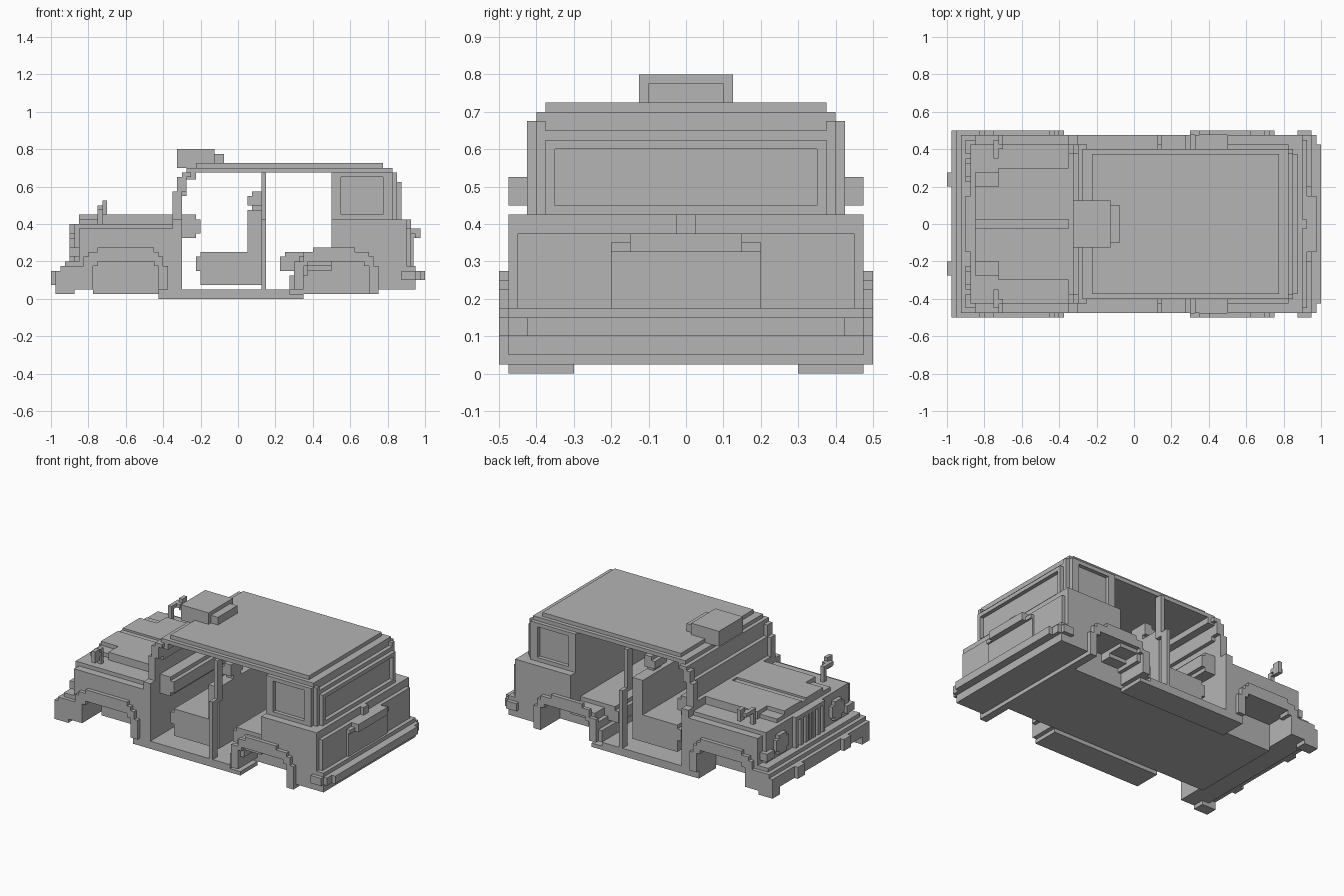
import bpy
import bmesh

if "Cube" in bpy.data.objects:
    bpy.data.objects.remove(bpy.data.objects["Cube"], do_unlink=True)

U = 0.025  # one block of the blocky style
GREY = (0.46, 0.46, 0.46, 1)
paint = bpy.data.materials.new("plain_grey")
paint.use_nodes = True
paint.diffuse_color = GREY
paint.node_tree.nodes["Principled BSDF"].inputs["Base Color"].default_value = GREY


def part(name, *boxes, mirror=False):
    """Join boxes (x0, x1, y0, y1, z0, z1 in blocks) into one object."""
    bm = bmesh.new()
    sides = (1, -1) if mirror else (1,)
    for x0, x1, y0, y1, z0, z1 in boxes:
        for s in sides:
            made = bmesh.ops.create_cube(bm, size=U)["verts"]
            bmesh.ops.scale(bm, verts=made, vec=(x1 - x0, y1 - y0, z1 - z0))
            mid = ((x0 + x1) / 2 * U, s * (y0 + y1) / 2 * U, (z0 + z1) / 2 * U)
            bmesh.ops.translate(bm, verts=made, vec=mid)
    mesh = bpy.data.meshes.new(name)
    bm.to_mesh(mesh)
    bm.free()
    mesh.materials.append(paint)
    obj = bpy.data.objects.new(name, mesh)
    bpy.context.collection.objects.link(obj)
    return obj


def pair(name, *boxes):
    return part(name, *boxes, mirror=True)


def slab(x0, x1, w, z0, z1):
    """A box centred across the car."""
    return (x0, x1, -w, w, z0, z1)


# Floor and sills
part("floor", slab(-31, 30, 12, 1, 2))
pair("sill", (-17, 14, 12, 19, 0, 1), (-17, 11, 12, 19, 1, 2))

# Bonnet, wings and nose
part("engine_bay", slab(-35, -14, 12, 2, 16))
pair("front_wing",
     (-35, -14, 12, 17, 8, 16), (-34, -14, 17, 19, 8, 15),
     (-35, -31, 12, 17, 2, 8), (-34, -31, 17, 19, 2, 8),
     (-17, -13, 12, 19, 1, 8))
pair("bonnet", (-29, -14, 1, 12, 16, 18), (-34, -29, 1, 8, 16, 18),
     (-34, -29, 8, 11, 16, 17))
part("bonnet_seam", slab(-34, -14, 1, 16, 17.5))
pair("front_arch",
     (-32, -17, 19, 20, 8, 10), (-30, -18, 19, 20, 10, 11),
     (-33, -31, 19, 20, 2, 9), (-17, -16, 19, 20, 2, 9),
     (-16, -15, 19, 20, 2, 7),
     (-31, -30, 17, 20, 7, 8), (-18, -17, 17, 20, 7, 8))
pair("front_corner", (-38, -33, 17, 20, 2, 7), (-37, -33, 17, 19, 7, 8),
     (-39, -35, 17, 20, 1, 4))

# Grille with upright bars
part("grille_frame", slab(-36, -35, 6, 15, 16), slab(-36, -35, 6, 6, 7))
pair("grille_bars", *[(-36, -35, y, y + 1, 7, 15) for y in (1, 3, 5)])
part("grille_badge", slab(-36, -35, 0.5, 7, 16))
pair("headlight", (-36, -35, 9, 14, 10, 13), (-36, -35, 10, 13, 9, 14))
pair("indicator", (-36, -34, 15, 18, 9, 11))

# Bumpers
part("front_bumper", slab(-39, -35, 20, 3, 6), slab(-38, -35, 19, 6, 7),
     slab(-37, -35, 17, 2, 3), slab(-37, -35, 17, 7, 8))
pair("front_bumper_guard", (-40, -37, 8, 11, 3, 6))
part("rear_bumper", slab(35, 38, 20, 4, 6), slab(38, 39, 19, 4, 6),
     slab(39, 40, 17, 4, 6), slab(35, 38, 19, 2, 4), slab(36, 38, 19, 6, 7))

# Wing mirrors
pair("mirror", (-30, -29, 14, 15, 16, 20), (-30, -29, 15, 17, 19, 20),
     (-29, -28, 17, 19, 18, 21), (-30, -28, 16, 18, 19, 20))

# Windscreen and bulkhead
part("bulkhead", slab(-14, -12, 17, 2, 18))
pair("front_door_post", (-14, -12, 15, 19, 2, 17))
part("windscreen", slab(-13, -12, 15, 17, 23), slab(-12, -11, 15, 22, 27))
pair("windscreen_pillar", (-14, -12, 15, 17, 16, 23),
     (-13, -11, 15, 17, 23, 26), (-12, -10, 15, 17, 26, 27))
part("windscreen_rail", slab(-14, -13, 17, 17, 18), slab(-12, -9, 16, 25.5, 27))
part("dashboard", slab(-12, -9, 15, 13, 18), slab(-9, -8, 15, 14, 17))

# Roof and sign
part("roof", slab(-11, 33, 16, 27, 28), slab(-9, 31, 15, 28, 29))
part("roof_sign", slab(-13, -5, 5, 28, 32), slab(-5, -3, 4, 28, 31))
pair("middle_pillar", (5, 6, 17, 19, 2, 17), (5, 6, 15, 17, 16, 27))

# Seats
part("front_seat", slab(-8, 5, 15, 3, 6), slab(-9, 5, 15, 6, 9),
     slab(-8, 5, 15, 9, 10), slab(2, 5, 15, 10, 19))
pair("headrest", (2, 5, 5, 10, 20, 22), (3, 5, 5, 10, 22, 23),
     (3, 5, 6, 9, 19, 20))
part("rear_seat", slab(9, 20, 15, 6, 9), slab(10, 20, 15, 9, 10))

# Rear body with closed wheel wells
part("rear_wall", slab(20, 21, 16, 8, 27))
part("rear_body", slab(12, 36, 12, 2, 9), slab(20, 36, 12, 9, 17))
pair("rear_quarter", (20, 36, 12, 19, 8, 17), (28, 36, 12, 19, 2, 8),
     (28, 30, 12, 19, 1, 2), (11, 14, 12, 19, 2, 5), (12, 15, 12, 19, 5, 7),
     (13, 20, 12, 19, 7, 9))
pair("rear_arch", (14, 28, 19, 20, 8, 10), (16, 25, 19, 20, 10, 11),
     (12, 14, 19, 20, 2, 8), (28, 30, 19, 20, 1, 7), (28, 29, 19, 20, 7, 9),
     (14, 15, 17, 20, 7, 8), (27, 28, 17, 20, 7, 8))

# Rear quarter window, set back in its frame
part("rear_cabin", slab(20, 33, 16, 17, 27), slab(33, 34, 15, 17, 26))
pair("side_window_frame", (20, 22, 16, 17, 17, 27), (31, 33, 16, 17, 17, 27),
     (22, 31, 16, 17, 17, 18), (22, 31, 16, 17, 26, 27))
pair("rear_pillar", (33, 34, 15, 16, 17, 27), (34, 35, 14, 15, 17, 25))
part("rear_window_frame", slab(34, 35, 14, 17, 18), slab(34, 35, 15, 24, 25))

# Tailgate and handle
part("tailgate", slab(36, 37, 18, 7, 15), slab(35, 36, 19, 15, 17))
part("number_plate_panel", slab(37, 37.5, 8, 7, 13))
part("tailgate_handle", slab(37, 38, 8, 13, 14), slab(38, 39, 6, 13, 15),
     slab(37, 38, 6, 14, 15), slab(36, 37, 1, 15, 17))
